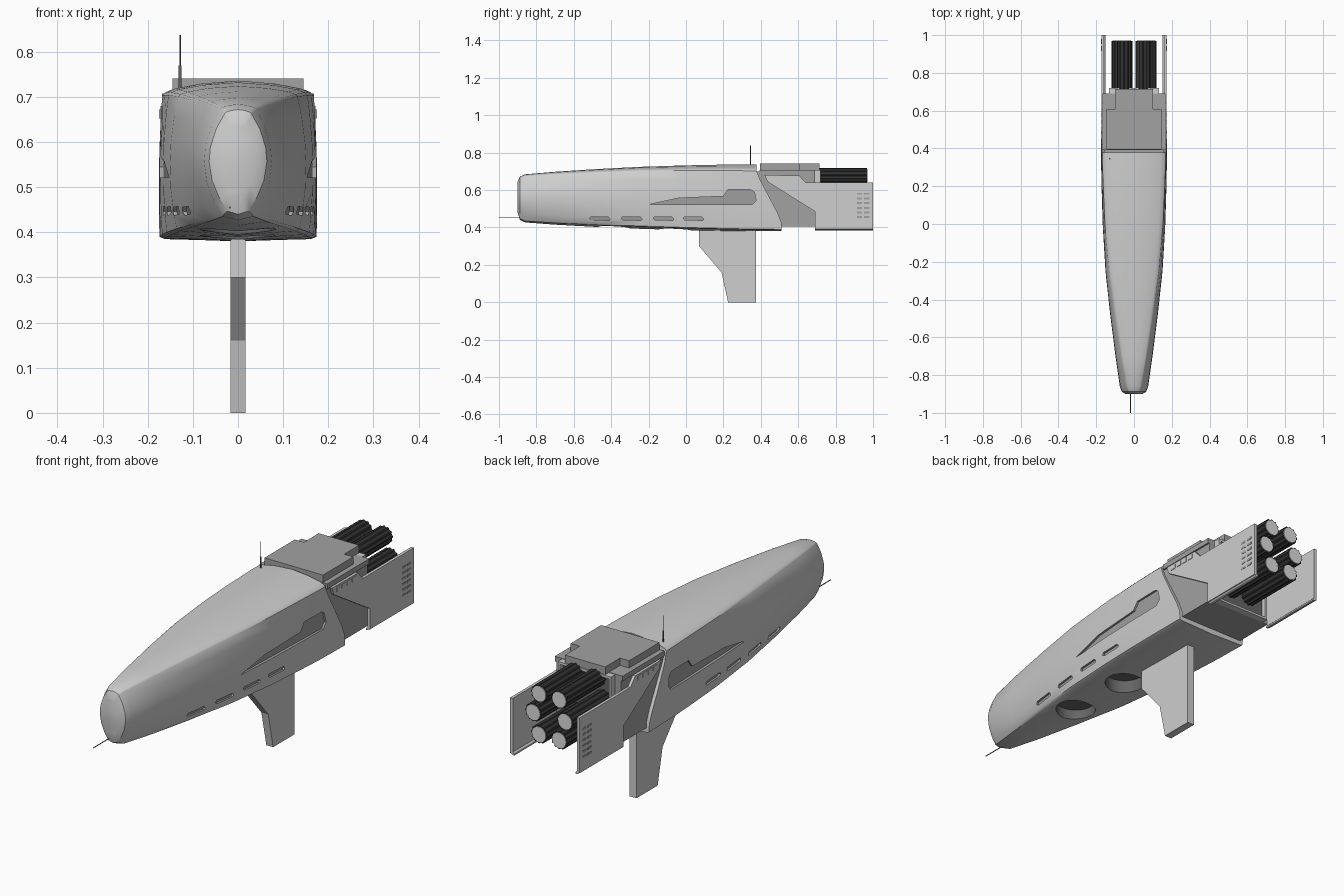
import bpy, bmesh, math
from mathutils import Matrix

if "Cube" in bpy.data.objects:
    bpy.data.objects.remove(bpy.data.objects["Cube"])


def material(name, rgb):
    m = bpy.data.materials.new(name)
    m.diffuse_color = (*rgb, 1)
    m.use_nodes = True
    m.node_tree.nodes["Principled BSDF"].inputs["Base Color"].default_value = m.diffuse_color
    return m


LIGHT = material("light_grey", (0.62, 0.62, 0.62))
MID = material("mid_grey", (0.36, 0.36, 0.365))
DARK = material("dark_grey", (0.13, 0.13, 0.135))
BLACK = material("engine_black", (0.035, 0.035, 0.037))
GLOW = material("nozzle_white", (0.72, 0.72, 0.72))


def finish(bm, name, mats, smooth=None):
    bmesh.ops.recalc_face_normals(bm, faces=bm.faces)
    me = bpy.data.meshes.new(name)
    bm.to_mesh(me)
    bm.free()
    ob = bpy.data.objects.new(name, me)
    bpy.context.collection.objects.link(ob)
    for m in mats:
        me.materials.append(m)
    if smooth:
        smooth_object(ob, smooth)
    return ob


def smooth_object(ob, deg):
    bpy.ops.object.select_all(action='DESELECT')
    ob.select_set(True)
    bpy.context.view_layer.objects.active = ob
    bpy.ops.object.shade_smooth_by_angle(angle=math.radians(deg))


def add_prism(bm, a, b, mat=0):
    """Close two matching loops of points into a solid."""
    va, vb = [bm.verts.new(p) for p in a], [bm.verts.new(p) for p in b]
    n = len(a)
    faces = [bm.faces.new(va), bm.faces.new(vb[::-1])]
    faces += [bm.faces.new((va[i], vb[i], vb[(i + 1) % n], va[(i + 1) % n])) for i in range(n)]
    for f in faces:
        f.material_index = mat


def add_box(bm, x0, x1, y0, y1, z0, z1):
    ring = [(x0, y0), (x1, y0), (x1, y1), (x0, y1)]
    add_prism(bm, [(x, y, z0) for x, y in ring], [(x, y, z1) for x, y in ring])


def side_profile(name, pts, x0, x1, mat):
    bm = bmesh.new()
    add_prism(bm, [(x0, y, z) for y, z in pts], [(x1, y, z) for y, z in pts])
    return finish(bm, name, [mat])


def box(name, mat, *dims):
    bm = bmesh.new()
    add_box(bm, *dims)
    return finish(bm, name, [mat])


# hull stations: y, top / middle / bottom half width, top centre, top edge, bottom edge, bottom centre
STATIONS = [
    (-0.900, 0.018, 0.045, 0.015, 0.645, 0.635, 0.490, 0.480),
    (-0.888, 0.030, 0.064, 0.026, 0.672, 0.662, 0.452, 0.440),
    (-0.860, 0.040, 0.075, 0.038, 0.684, 0.672, 0.440, 0.427),
    (-0.700, 0.068, 0.098, 0.068, 0.698, 0.682, 0.429, 0.415),
    (-0.480, 0.101, 0.126, 0.104, 0.712, 0.693, 0.418, 0.403),
    (-0.250, 0.132, 0.151, 0.136, 0.724, 0.701, 0.408, 0.393),
    (0.000, 0.154, 0.166, 0.158, 0.732, 0.704, 0.400, 0.385),
    (0.200, 0.163, 0.172, 0.168, 0.736, 0.704, 0.395, 0.381),
    (0.330, 0.168, 0.174, 0.172, 0.736, 0.703, 0.392, 0.380),
    (0.510, 0.168, 0.175, 0.174, 0.736, 0.702, 0.390, 0.380),
]


def bulge(wt, wm, wb, t):
    return wt + (wb - wt) * t + 4 * t * (1 - t) * (wm - (wt + wb) / 2)


def side_x(y, z):
    """Half width of the hull side at a point."""
    for a, b in zip(STATIONS, STATIONS[1:]):
        if y <= b[0]:
            k = (y - a[0]) / (b[0] - a[0])
            _, wt, wm, wb, _, ze, zb, _ = [p + (q - p) * k for p, q in zip(a, b)]
            return bulge(wt, wm, wb, (ze - z) / (ze - zb))


def half_section(y, wt, wm, wb, ztc, zte, zbe, zbc):
    h = ztc - zte
    pts = [(0, ztc), (0.5 * wt, ztc - 0.2 * h), (0.85 * wt, ztc - 0.55 * h), (0.96 * wt, zte + 0.22 * h)]
    pts += [(bulge(wt, wm, wb, t), zte + (zbe - zte) * t) for t in (0, 0.15, 0.35, 0.5, 0.7, 0.88, 1)]
    return pts + [(0.93 * wb, zbe - 0.005), (0.5 * wb, (zbe + zbc) / 2 - 0.002), (0, zbc)]


def rear_y(z):
    """Slanted rear edge of the hull."""
    return 0.378 + 0.132 * min(1, max(0, (0.69 - z) / 0.25))


bm = bmesh.new()
rings = []
for s in STATIONS:
    half = half_section(*s)
    loop = half + [(-x, z) for x, z in half[-2:0:-1]]
    rings.append([bm.verts.new((x, rear_y(z) if s is STATIONS[-1] else s[0], z)) for x, z in loop])
n = len(rings[0])
for a, b in zip(rings, rings[1:]):
    for i in range(n):
        bm.faces.new((a[i], a[(i + 1) % n], b[(i + 1) % n], b[i]))
for r in (rings[0], rings[-1]):
    for i in range(n // 2):
        quad = [r[i], r[i + 1], r[n - i - 1], r[(n - i) % n]]
        bm.faces.new(list(dict.fromkeys(quad)))
hull = finish(bm, "hull", [LIGHT, MID, DARK])

# cutters: side recess, lower slots, round belly wells
bm = bmesh.new()
STRIPE = [(-0.20, 0.522), (0.355, 0.522), (0.375, 0.545), (0.365, 0.59), (0.345, 0.602),
          (0.225, 0.602), (0.20, 0.567), (-0.04, 0.557)]
SLOTS = [[(c - 0.055, 0.447), (c - 0.045, 0.44), (c + 0.05, 0.438), (c + 0.055, 0.446),
          (c + 0.045, 0.456), (c - 0.05, 0.457)] for c in (-0.46, -0.29, -0.12, 0.04)]
for s in (-1, 1):
    for poly in [STRIPE] + SLOTS:
        add_prism(bm, [(s * (side_x(y, z) - 0.009), y, z) for y, z in poly],
                  [(s * 0.25, y, z) for y, z in poly], 1)
for y in (-0.385, -0.06):
    ring = [(0.084 * math.cos(i * math.tau / 32), y + 0.084 * math.sin(i * math.tau / 32)) for i in range(32)]
    add_prism(bm, [(x, v, 0.30) for x, v in ring], [(x, v, 0.45) for x, v in ring], 2)
cutter = finish(bm, "hull_cutter", [LIGHT, MID, DARK])
cutter.hide_render = True
mod = hull.modifiers.new("recesses", 'BOOLEAN')
mod.operation, mod.solver, mod.object = 'DIFFERENCE', 'EXACT', cutter
bpy.context.view_layer.objects.active = hull
bpy.ops.object.modifier_apply(modifier=mod.name)
bpy.data.objects.remove(cutter)
smooth_object(hull, 32)

# belly fin
side_profile("fin", [(0.07, 0.40), (0.07, 0.30), (0.19, 0.16), (0.225, 0), (0.375, 0), (0.375, 0.40)],
             -0.017, 0.017, LIGHT)

# engine block, with raised stepped roof and rear frame
side_profile("engine_block", [(0.37, 0.70), (0.37, 0.55), (0.45, 0.405), (0.69, 0.405), (0.69, 0.70)],
             -0.160, 0.160, MID)
half = [(0.145, 0.395), (0.145, 0.61), (0.10, 0.61), (0.10, 0.715)]
roof = half + [(-x, y) for x, y in half[::-1]]
bm = bmesh.new()
add_prism(bm, [(x, y, 0.69) for x, y in roof], [(x, y, 0.741) for x, y in roof])
finish(bm, "roof", [MID])
box("roof_base", MID, -0.168, 0.168, 0.393, 0.69, 0.685, 0.708)
bm = bmesh.new()
for s in (-1, 1):
    add_box(bm, *sorted((s * 0.122, s * 0.132)), 0.69, 0.72, 0.415, 0.70)
add_box(bm, -0.132, 0.132, 0.69, 0.72, 0.405, 0.415)
add_box(bm, -0.132, 0.132, 0.69, 0.72, 0.695, 0.706)
finish(bm, "rear_frame", [LIGHT])
box("rear_grille", DARK, -0.122, 0.122, 0.688, 0.698, 0.415, 0.695)

# side plates with curled lower lip, vents and small upper panels
PLATE = [(0.435, 0.645), (0.42, 0.68), (0.605, 0.678), (0.64, 0.64), (1.0, 0.64),
         (1.0, 0.392), (0.69, 0.392), (0.69, 0.485)]
for s, side in ((-1, "left"), (1, "right")):
    side_profile(side + "_plate", PLATE, s * 0.159, s * 0.172, LIGHT)
    lip = [(0.172, 0.41), (0.172, 0.396), (0.163, 0.387), (0.152, 0.385), (0.152, 0.392), (0.160, 0.40)]
    bm = bmesh.new()
    add_prism(bm, [(s * x, 0.69, z) for x, z in lip], [(s * x, 1.0, z) for x, z in lip])
    finish(bm, side + "_plate_lip", [LIGHT])
    bm = bmesh.new()
    for y in (0.915, 0.953):
        for i in range(6):
            z = 0.45 + i * 0.025
            add_box(bm, *sorted((s * 0.170, s * 0.1735)), y, y + 0.027, z, z + 0.010)
    finish(bm, side + "_vents", [MID])
    bm = bmesh.new()
    for i in range(4):
        y = 0.452 + i * 0.037
        add_box(bm, *sorted((s * 0.170, s * 0.1748)), y, y + 0.027, 0.652, 0.672)
    finish(bm, side + "_upper_panels", [LIGHT])

# six ribbed engine tubes in a ring, with pale end discs
for k, (x, z) in enumerate([(0.05, 0.678), (0.079, 0.587), (0.05, 0.496),
                            (-0.05, 0.496), (-0.079, 0.587), (-0.05, 0.678)], 1):
    bm = bmesh.new()
    ring = []
    for i in range(48):
        r, a = (0.041 if i % 4 < 2 else 0.037), i * math.tau / 48
        ring.append((x + r * math.cos(a), z + r * math.sin(a)))
    add_prism(bm, [(u, 0.69, v) for u, v in ring], [(u, 0.968, v) for u, v in ring])
    finish(bm, f"engine_tube_{k}", [BLACK])
    bm = bmesh.new()
    bmesh.ops.create_cone(bm, cap_ends=True, segments=24, radius1=0.034, radius2=0.034, depth=0.006,
                          matrix=Matrix.Translation((x, 0.968, z)) @ Matrix.Rotation(math.pi / 2, 4, 'X'))
    finish(bm, f"nozzle_disc_{k}", [GLOW])


# antennas
def rod(name, r, loc, length, rot=0):
    bm = bmesh.new()
    bmesh.ops.create_cone(bm, cap_ends=True, segments=10, radius1=r, radius2=r, depth=length,
                          matrix=Matrix.Translation(loc) @ Matrix.Rotation(rot, 4, 'X'))
    finish(bm, name, [DARK], 40)


rod("antenna_base", 0.0035, (-0.128, 0.345, 0.735), 0.07)
rod("antenna_whip", 0.0015, (-0.128, 0.345, 0.785), 0.105)
rod("nose_probe", 0.002, (-0.018, -0.93, 0.455), 0.14, math.pi / 2)
